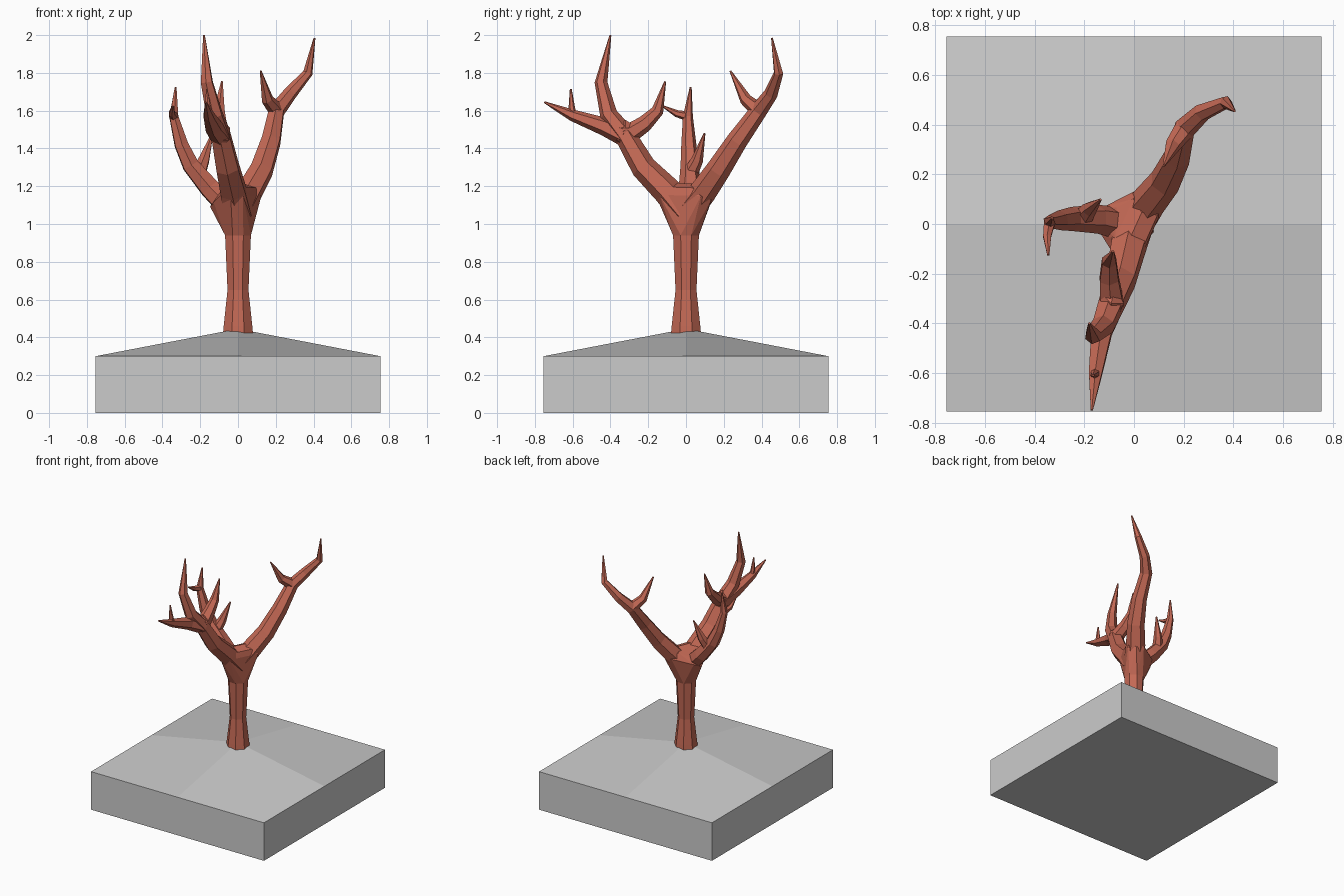
import bpy, bmesh, math
from mathutils import Vector, Matrix

if "Cube" in bpy.data.objects:
    bpy.data.objects.remove(bpy.data.objects["Cube"])


def make_object(name, bm, mat=None):
    bmesh.ops.recalc_face_normals(bm, faces=bm.faces)
    me = bpy.data.meshes.new(name)
    bm.to_mesh(me)
    bm.free()
    if mat:
        me.materials.append(mat)
    ob = bpy.data.objects.new(name, me)
    bpy.context.collection.objects.link(ob)


def tube(bm, pts, radii, sides):
    """Faceted tube along a path."""
    normal, rings = Vector((1, 0, 0)), []
    for i, p in enumerate(pts):
        a = (p - pts[i - 1]).normalized() if i else Vector()
        b = (pts[i + 1] - p).normalized() if i < len(pts) - 1 else Vector()
        t = (a + b).normalized()
        u = normal - t * normal.dot(t)
        if u.length < 0.1:
            u = t.orthogonal()
        normal = u = u.normalized()
        v = t.cross(u)
        angles = [2 * math.pi * (k + 0.5) / sides for k in range(sides)]
        rings.append([bm.verts.new(p + radii[i] * (u * math.cos(g) + v * math.sin(g))) for g in angles])
    for r, s in zip(rings, rings[1:]):
        for k in range(sides):
            n = (k + 1) % sides
            bm.faces.new((r[k], r[n], s[n], s[k]))
    bm.faces.new(rings[0][::-1])
    bm.faces.new(rings[-1])


def limb(bm, start, rest, radius):
    """Branch that tapers to a point by distance along it; returns its points."""
    pts = [Vector(start)] + [Vector(p) for p in rest]
    dist = [0]
    for a, b in zip(pts, pts[1:]):
        dist.append(dist[-1] + (b - a).length)
    radii = [max(0.005, radius * (1 - d / dist[-1]) ** 0.6) for d in dist]
    tube(bm, pts, radii, 6)
    return pts


# Ground block: square with a low peak, one face per corner
H, Z, PEAK = 0.755, 0.30, 0.445
bm = bmesh.new()
bmesh.ops.create_grid(bm, x_segments=2, y_segments=2, size=H)
for v in bm.verts:
    v.co.z = PEAK if v.co.xy.length < 0.01 else Z
rim = [e for e in bm.edges if e.is_boundary]
skirt = bmesh.ops.extrude_edge_only(bm, edges=rim)["geom"]
for v in skirt:
    if isinstance(v, bmesh.types.BMVert):
        v.co.z = 0
bmesh.ops.contextual_create(bm, geom=[e for e in skirt if isinstance(e, bmesh.types.BMEdge) and e.is_boundary])
make_object("ground_block", bm)

bark = bpy.data.materials.new("bark")
bark.diffuse_color = (0.55, 0.14, 0.09, 1)
bark.use_nodes = True
bark.node_tree.nodes["Principled BSDF"].inputs["Base Color"].default_value = bark.diffuse_color

# Trunk: height and radius
profile = [(0.40, 0.088), (0.46, 0.082), (0.65, 0.06), (0.94, 0.074)]
bm = bmesh.new()
tube(bm, [Vector((0, 0, z)) for z, r in profile], [r for z, r in profile], 8)
make_object("trunk", bm, bark)
fork = (0, 0, 1.06)

# Back branch with one twig
bm = bmesh.new()
p = limb(bm, fork, [(0.06, 0.09, 1.17), (0.125, 0.17, 1.285), (0.175, 0.27, 1.44),
                    (0.205, 0.385, 1.6), (0.275, 0.45, 1.69), (0.37, 0.49, 1.8),
                    (0.405, 0.455, 1.985)], 0.078)
limb(bm, p[4], [(0.155, 0.315, 1.66), (0.12, 0.235, 1.81)], 0.043)
exits = [p[1]]
make_object("back_branch", bm, bark)

# Front branch with a knot that splits three ways
bm = bmesh.new()
p = limb(bm, fork, [(-0.025, -0.1, 1.175), (-0.055, -0.225, 1.3), (-0.09, -0.32, 1.465),
                    (-0.125, -0.41, 1.58), (-0.165, -0.45, 1.75), (-0.18, -0.4, 2.0)], 0.083)
q = limb(bm, p[3], [(-0.13, -0.43, 1.515), (-0.155, -0.6, 1.575), (-0.17, -0.75, 1.645)], 0.058)
limb(bm, q[2], [(-0.16, -0.605, 1.62), (-0.165, -0.61, 1.715)], 0.021)
limb(bm, p[3], [(-0.1, -0.22, 1.53), (-0.1, -0.15, 1.6), (-0.085, -0.11, 1.755)], 0.055)
knot = Matrix.Translation((-0.092, -0.32, 1.475)) @ Matrix.Diagonal((0.75, 1, 1, 1))
bmesh.ops.create_icosphere(bm, subdivisions=1, radius=0.076, matrix=knot)
exits.append(p[1])
make_object("front_branch", bm, bark)

# Side branch with two twigs
bm = bmesh.new()
p = limb(bm, fork, [(-0.1, 0.01, 1.14), (-0.15, 0.02, 1.19), (-0.25, 0.02, 1.31),
                    (-0.3, 0.015, 1.42), (-0.34, 0.01, 1.57), (-0.33, 0.025, 1.725)], 0.07)
limb(bm, p[5], [(-0.35, -0.05, 1.585), (-0.345, -0.125, 1.625)], 0.026)
limb(bm, p[2].lerp(p[3], 0.6), [(-0.18, 0.06, 1.34), (-0.135, 0.098, 1.48)], 0.042)
exits.append(p[1])
make_object("side_branch", bm, bark)

# Fork: solid webbing between the trunk top and the three branches
bm = bmesh.new()
bmesh.ops.create_circle(bm, segments=8, radius=0.074,
                        matrix=Matrix.Translation((0, 0, 0.94)) @ Matrix.Rotation(math.pi / 8, 4, "Z"))
for c in exits:
    turn = (c - Vector((0, 0, 1.04))).to_track_quat("Z", "Y").to_matrix().to_4x4()
    bmesh.ops.create_circle(bm, segments=6, radius=0.068, matrix=Matrix.Translation(c) @ turn)
hull = bmesh.ops.convex_hull(bm, input=bm.verts)
bmesh.ops.delete(bm, geom=[v for v in hull["geom_interior"] if isinstance(v, bmesh.types.BMVert)], context="VERTS")
make_object("fork", bm, bark)
